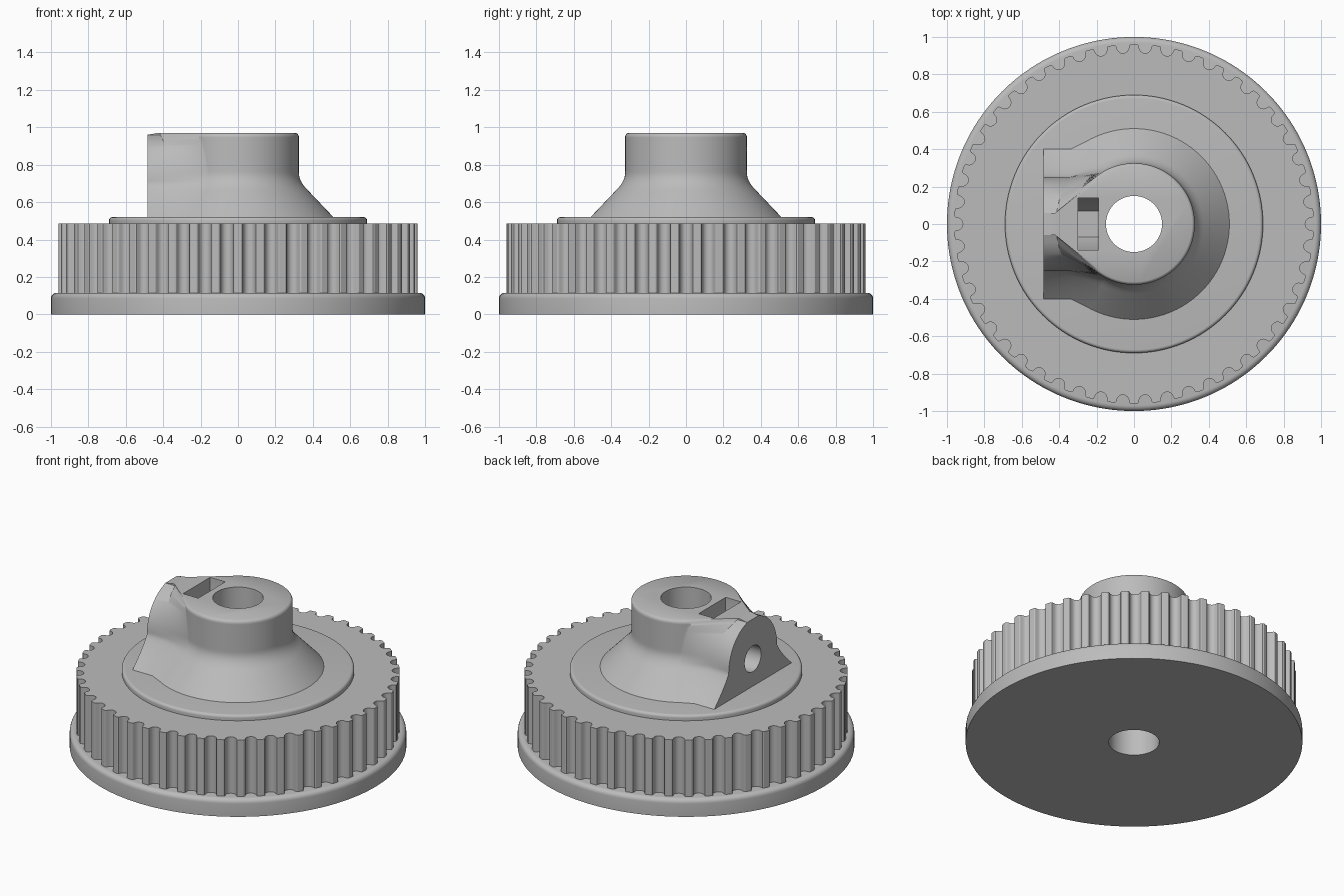
import bpy, bmesh
from math import sin, cos, pi, radians, sqrt

cube = bpy.data.objects.get("Cube")
if cube:
    bpy.data.objects.remove(cube, do_unlink=True)

# Single grey plastic
grey = bpy.data.materials.new("grey_plastic")
grey.use_nodes = True
GREY = (0.5, 0.5, 0.5, 1)
grey.diffuse_color = GREY
grey.node_tree.nodes["Principled BSDF"].inputs["Base Color"].default_value = GREY


def skin(name, rings):
    """Closed solid through a stack of equal-length rings, capped at both ends."""
    bm = bmesh.new()
    loops = [[bm.verts.new(p) for p in ring] for ring in rings]
    n = len(loops[0])
    for a, b in zip(loops, loops[1:]):
        for i in range(n):
            j = (i + 1) % n
            bm.faces.new((a[i], a[j], b[j], b[i]))
    bm.faces.new(loops[0][::-1])
    bm.faces.new(loops[-1])
    bmesh.ops.recalc_face_normals(bm, faces=bm.faces)
    mesh = bpy.data.meshes.new(name)
    bm.to_mesh(mesh)
    bm.free()
    mesh.materials.append(grey)
    obj = bpy.data.objects.new(name, mesh)
    bpy.context.collection.objects.link(obj)
    return obj


def circle(r, z, n=128):
    return [(r * cos(2 * pi * i / n), r * sin(2 * pi * i / n), z) for i in range(n)]


def turned(name, profile, n=128):
    return skin(name, [circle(r, z, n) for r, z in profile])


def activate(obj):
    bpy.ops.object.select_all(action="DESELECT")
    obj.select_set(True)
    bpy.context.view_layer.objects.active = obj


def cut(obj, cutter):
    activate(obj)
    mod = obj.modifiers.new("cut", "BOOLEAN")
    mod.operation = "DIFFERENCE"
    mod.solver = "EXACT"
    mod.object = cutter
    bpy.ops.object.modifier_apply(modifier=mod.name)


def fillet(r, z, size, steps=5):
    """Rounded outer top edge as (radius, height) points."""
    return [(r - size + size * cos(a), z - size + size * sin(a))
            for a in (pi / 2 * i / steps for i in range(steps + 1))]


# Bottom flange and raised ring
flange = turned("bottom_flange", [(1, 0)] + fillet(1, 0.115, 0.03), 160)
ring = turned("raised_ring", [(0.69, 0.47)] + fillet(0.69, 0.52, 0.018))

# Toothed belt rim
TEETH, RIM, GROOVE = 50, 0.96, 0.033
groove = [(-0.044, RIM), (-0.037, RIM - 0.004)]
groove += [(-GROOVE * cos(a), RIM - 0.012 - GROOVE * sin(a))
           for a in (pi * i / 8 for i in range(9))]
groove += [(0.037, RIM - 0.004), (0.044, RIM)]
outline = []
for k in range(TEETH):
    c, s = cos(2 * pi * k / TEETH), sin(2 * pi * k / TEETH)
    outline += [(r * c - t * s, r * s + t * c) for t, r in groove]
rim = skin("toothed_rim", [[(x, y, z) for x, y in outline] for z in (0.1, 0.485)])

# Hub: conical foot, round collar and the screw boss on one side
BASE, TOP, FACE, SCREW_Z = 0.52, 0.97, -0.485, 0.70


def hub_radius(z):
    if z < 0.66:
        return 0.51 - 0.95 * (z - BASE)
    if z < 0.76:
        return 0.325 + 0.052 * ((0.76 - z) / 0.1) ** 2
    return 0.325


def boss_width(z):
    if z < SCREW_Z:
        f = (SCREW_Z - z) / (SCREW_Z - BASE)
        return 0.25 + 0.15 * f ** 1.25
    return max(0.06, 0.25 * sqrt(max(0, 1 - ((z - SCREW_Z) / 0.265) ** 2)))


def hub_slice(z, shape_z, inset=0, face=FACE):
    t = ((shape_z - BASE) / (TOP - BASE)) ** 3
    phi = radians(120 + 12 * t)
    r, w = hub_radius(shape_z) - inset, boss_width(shape_z)
    knee = -0.34 - 0.08 * t
    arc = [(r * cos(a), r * sin(a), z)
           for a in (phi * (i / 40 - 1) for i in range(81))]
    return arc + [(knee, w, z), (face, w, z), (face, -w, z), (knee, -w, z)]


heights = [BASE + 0.0125 * i for i in range(35)] + [0.952]
slices = [hub_slice(0.50, BASE)] + [hub_slice(z, z) for z in heights]
slices += [hub_slice(0.96, 0.96, 0.003),
           hub_slice(0.966, 0.966, 0.008, -0.45),
           hub_slice(TOP, TOP, 0.015, -0.435)]
hub = skin("hub_with_screw_boss", slices)

# Cutters: shaft bore, screw hole, hexagonal nut pocket
bore = turned("bore_cutter", [(0.15, -0.2), (0.15, 1.2)], 64)
screw = skin("screw_cutter", [[(x, 0.085 * cos(a), SCREW_Z + 0.085 * sin(a))
             for a in (2 * pi * i / 40 for i in range(40))] for x in (-0.6, 0)])
NUT = 0.14
low = SCREW_Z - NUT * sin(pi / 3)
pocket = [(-NUT, 1.2), (-NUT, SCREW_Z), (-NUT / 2, low),
          (NUT / 2, low), (NUT, SCREW_Z), (NUT, 1.2)]
nut = skin("nut_cutter", [[(x, y, z) for y, z in pocket] for x in (-0.30, -0.19)])

for part in (flange, rim, ring, hub):
    cut(part, bore)
cut(hub, screw)
cut(hub, nut)
for cutter in (bore, screw, nut):
    bpy.data.objects.remove(cutter, do_unlink=True)

# Smooth round walls, crisp edges
for part in (flange, rim, ring, hub):
    activate(part)
    bpy.ops.object.shade_smooth_by_angle(angle=radians(32))
